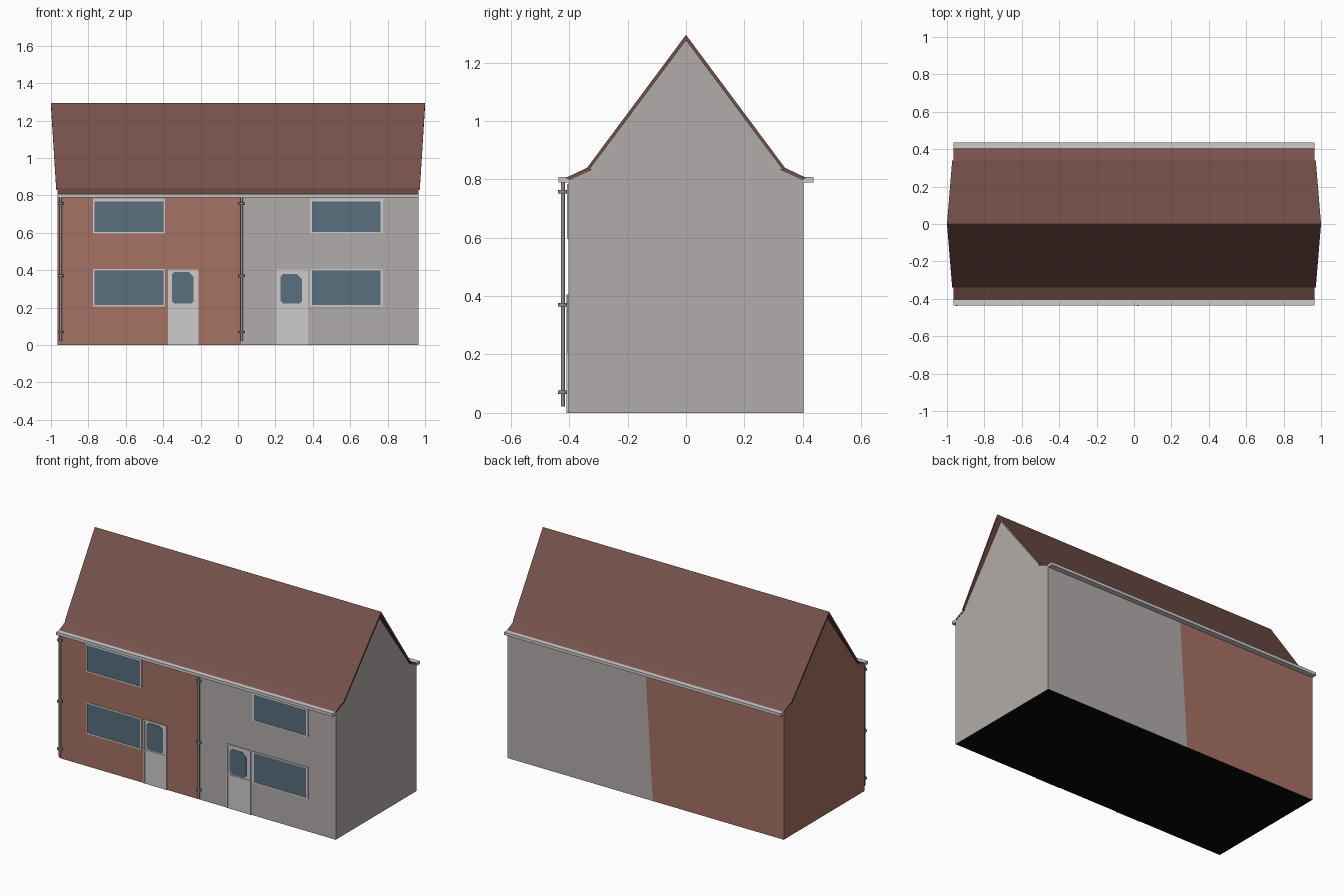
import bpy, bmesh, math

if "Cube" in bpy.data.objects:
    bpy.data.objects.remove(bpy.data.objects["Cube"])


def material(name, r, g, b):
    m = bpy.data.materials.new(name)
    m.diffuse_color = (r, g, b, 1)
    m.use_nodes = True
    m.node_tree.nodes["Principled BSDF"].inputs["Base Color"].default_value = m.diffuse_color
    return m


BRICK = material("brick_red", 0.38, 0.168, 0.125)
RENDER = material("render_grey", 0.44, 0.415, 0.405)
ROOF = material("roof_brown", 0.182, 0.083, 0.07)
WHITE = material("trim_white", 0.62, 0.60, 0.60)
GLASS = material("glass_blue", 0.098, 0.16, 0.205)
PIPE = material("pipe_grey", 0.27, 0.27, 0.27)
BLACK = material("underside_black", 0.002, 0.002, 0.002)

WALL_Y = 0.403


def make(name, bm, *mats):
    bmesh.ops.recalc_face_normals(bm, faces=bm.faces)
    me = bpy.data.meshes.new(name)
    bm.to_mesh(me)
    bm.free()
    for m in mats:
        me.materials.append(m)
    ob = bpy.data.objects.new(name, me)
    bpy.context.collection.objects.link(ob)
    return ob


def loft(bm, rings):
    """Closed solid through successive rings; returns list of side-face bands."""
    vs = [[bm.verts.new(p) for p in ring] for ring in rings]
    n = len(rings[0])
    bands = []
    for a, b in zip(vs, vs[1:]):
        bands.append([bm.faces.new((a[i], a[(i + 1) % n], b[(i + 1) % n], b[i])) for i in range(n)])
    caps = bm.faces.new(vs[0]), bm.faces.new(vs[-1])
    return bands, caps


def boxes(name, items, mat):
    bm = bmesh.new()
    for x0, x1, y0, y1, z0, z1 in items:
        loft(bm, [[(x, y0, z0), (x, y1, z0), (x, y1, z1), (x, y0, z1)] for x in (x0, x1)])
    return make(name, bm, mat)


def plate(name, outline, depth, mat):
    """Thin plate on the front wall from an (x, z) outline."""
    bm = bmesh.new()
    loft(bm, [[(x, y, z) for x, z in outline] for y in (-WALL_Y + 0.002, -WALL_Y - depth)])
    return make(name, bm, mat)


# House walls: gabled section, brick on the left, grey render on the right
section = [(-WALL_Y, 0), (-WALL_Y, 0.80), (-0.335, 0.832), (0, 1.278),
           (0.335, 0.832), (WALL_Y, 0.80), (WALL_Y, 0)]
split = [0.015, 0.015, 0.01, 0, 0, 0, -0.05]
bm = bmesh.new()
bands, caps = loft(bm, [[(-0.965, y, z) for y, z in section],
                        [(s, y, z) for s, (y, z) in zip(split, section)],
                        [(0.965, y, z) for y, z in section]])
for f in bands[1] + [caps[1]]:
    f.material_index = 1
for band in bands:
    band[-1].material_index = 2
make("house_walls", bm, BRICK, RENDER, BLACK)

# Roof: tapered overhanging slopes plus shallow eave kicks
bm = bmesh.new()
for s in (-1, 1):
    slope = [(0.340, 0.838, 0.972), (0, 1.295, 1.0), (0, 1.276, 1.0), (0.332, 0.832, 0.972)]
    loft(bm, [[(d * x, s * y, z) for y, z, x in slope] for d in (-1, 1)])
    kick = [(0.412, 0.805), (0.338, 0.840), (0.32, 0.833), (0.40, 0.797)]
    loft(bm, [[(d * 0.966, s * y, z) for y, z in kick] for d in (-1, 1)])
make("roof", bm, ROOF)

# Gutters along both eaves
boxes("gutters", [(-0.966, 0.966, -0.436, -0.40, 0.79, 0.808),
                  (-0.966, 0.966, 0.40, 0.436, 0.79, 0.808)], WHITE)


# Windows: glass plate inside a raised frame
def window(name, x0, x1, z0, z1, side, top, frame_mat):
    f0, f1 = -WALL_Y - 0.005, -WALL_Y + 0.002
    boxes(name + "_frame", [(x0 - side, x0, f0, f1, z0 - 0.008, z1 + top),
                            (x1, x1 + side, f0, f1, z0 - 0.008, z1 + top),
                            (x0, x1, f0, f1, z0 - 0.008, z0),
                            (x0, x1, f0, f1, z1, z1 + top)], frame_mat)
    plate(name + "_glass", [(x0, z0), (x1, z0), (x1, z1), (x0, z1)], 0.002, GLASS)


for level, z0, z1, top in (("lower", 0.214, 0.398, 0.008), ("upper", 0.605, 0.766, 0.018)):
    window("left_%s_window" % level, -0.768, -0.398, z0, z1, 0.008, top, WHITE)
    window("right_%s_window" % level, 0.396, 0.762, z0, z1, 0.012, top, WHITE)


# Doors: slab with edge strips and a clipped-corner pane
def door(name, x0, x1, px0, px1, pz0, pz1, clip):
    plate(name + "_slab", [(x0, 0), (x1, 0), (x1, 0.405), (x0, 0.405)], 0.003, WHITE)
    e0, e1 = -WALL_Y - 0.006, -WALL_Y
    boxes(name + "_edges", [(x0, x0 + 0.008, e0, e1, 0, 0.405), (x1 - 0.008, x1, e0, e1, 0, 0.405),
                            (x0 + 0.008, x1 - 0.008, e0, e1, 0.397, 0.405),
                            (x0 + 0.008, x1 - 0.008, e0, e1, 0.208, 0.216)], WHITE)
    c = clip
    plate(name + "_pane", [(px0 + c, pz0), (px1 - c, pz0), (px1, pz0 + c), (px1, pz1 - 2 * c),
                           (px1 - 2 * c, pz1), (px0 + c, pz1), (px0, pz1 - c), (px0, pz0 + c)],
          0.005, GLASS)


door("left_door", -0.375, -0.212, -0.353, -0.238, 0.222, 0.390, 0.012)
door("right_door", 0.206, 0.374, 0.228, 0.343, 0.222, 0.380, 0.014)


# Drainpipes with bracket collars
def cylinder(bm, x, y, z0, z1, r, n):
    loft(bm, [[(x + r * math.cos(2 * math.pi * i / n), y + r * math.sin(2 * math.pi * i / n), z)
               for i in range(n)] for z in (z0, z1)])


for name, x in (("left", -0.948), ("middle", 0.02)):
    bm = bmesh.new()
    cylinder(bm, x, -0.422, 0.022, 0.795, 0.007, 12)
    for z in (0.07, 0.37, 0.757):
        cylinder(bm, x, -0.422, z - 0.006, z + 0.006, 0.016, 12)
    ob = make(name + "_drainpipe", bm, PIPE)
    bpy.context.view_layer.objects.active = ob
    ob.select_set(True)
    bpy.ops.object.shade_smooth_by_angle(angle=math.radians(40))
    ob.select_set(False)
